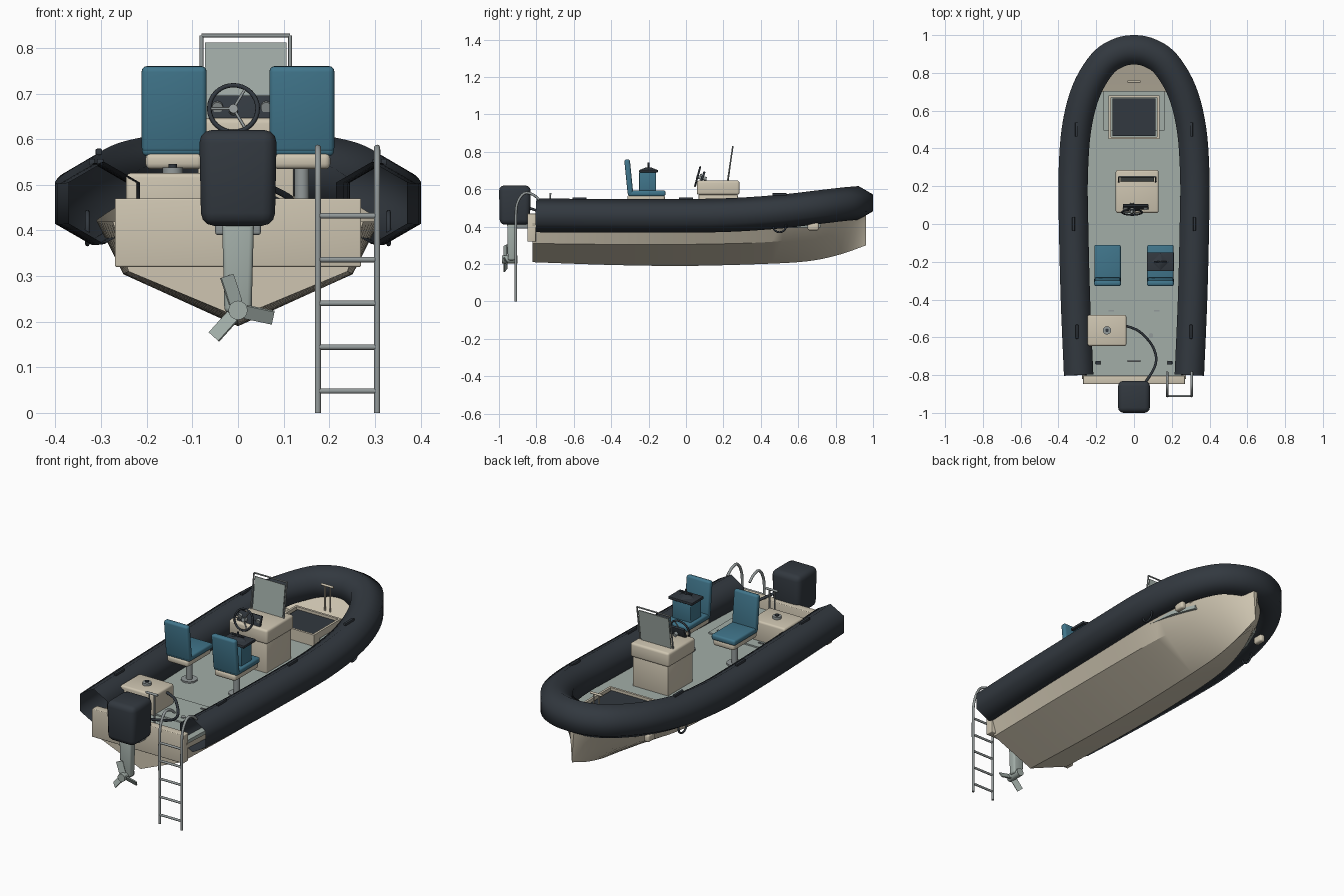
import bpy, bmesh, math
from mathutils import Vector, Matrix

if "Cube" in bpy.data.objects:
    bpy.data.objects.remove(bpy.data.objects["Cube"])


def material(name, rgb):
    m = bpy.data.materials.new(name)
    m.use_nodes = True
    m.diffuse_color = (*rgb, 1)
    node = next(n for n in m.node_tree.nodes if n.type == "BSDF_PRINCIPLED")
    node.inputs["Base Color"].default_value = (*rgb, 1)
    return m


RUBBER = material("dark rubber", (0.032, 0.040, 0.050))
CREAM = material("cream gelcoat", (0.62, 0.56, 0.44))
DECK = material("grey green deck", (0.36, 0.42, 0.39))
BLUE = material("blue vinyl", (0.052, 0.18, 0.26))
STEEL = material("steel", (0.29, 0.32, 0.32))


def finish(name, bm, mat, angle=40):
    bmesh.ops.recalc_face_normals(bm, faces=bm.faces)
    me = bpy.data.meshes.new(name)
    bm.to_mesh(me)
    bm.free()
    me.materials.append(mat)
    ob = bpy.data.objects.new(name, me)
    bpy.context.collection.objects.link(ob)
    bpy.ops.object.select_all(action="DESELECT")
    ob.select_set(True)
    bpy.context.view_layer.objects.active = ob
    bpy.ops.object.shade_smooth_by_angle(angle=math.radians(angle))
    return ob


def box(name, c, size, mat, bevel=0.0, tilt=0.0, taper=1.0):
    """Box at a centre; taper scales the bottom, tilt turns it about x."""
    bm = bmesh.new()
    bmesh.ops.create_cube(bm, size=1)
    for v in bm.verts:
        s = taper if v.co.z < 0 else 1
        v.co = Vector((v.co.x * size[0] * s, v.co.y * size[1] * s, v.co.z * size[2]))
    if bevel:
        bmesh.ops.bevel(bm, geom=bm.edges[:], offset=bevel, segments=3,
                        profile=0.5, affect="EDGES")
    bm.transform(Matrix.Translation(c) @ Matrix.Rotation(tilt, 4, "X"))
    return finish(name, bm, mat)


def rod(name, a, b, r, mat, r2=None, sides=16):
    a, b = Vector(a), Vector(b)
    bm = bmesh.new()
    bmesh.ops.create_cone(bm, cap_ends=True, segments=sides, radius1=r,
                          radius2=r if r2 is None else r2, depth=(b - a).length)
    turn = (b - a).to_track_quat("Z", "Y").to_matrix().to_4x4()
    bm.transform(Matrix.Translation((a + b) / 2) @ turn)
    return finish(name, bm, mat)


def spline(points, steps=5):
    """Smooth curve through points of any dimension."""
    p = [points[0], *points, points[-1]]
    out = []
    for i in range(1, len(p) - 2):
        for k in range(steps):
            t = k / steps
            out.append([0.5 * (2 * b + (c - a) * t + (2 * a - 5 * b + 4 * c - d) * t * t
                               + (3 * b - a - 3 * c + d) * t ** 3)
                        for a, b, c, d in zip(*p[i - 1:i + 3])])
    return out + [list(points[-1])]


def loft(name, rings, mat, closed=True, cap=False, angle=40):
    bm = bmesh.new()
    rows = [[bm.verts.new(p) for p in ring] for ring in rings]
    n = len(rows[0])
    for a, b in zip(rows, rows[1:]):
        for i in range(n if closed else n - 1):
            j = (i + 1) % n
            bm.faces.new((a[i], a[j], b[j], b[i]))
    if cap:
        bm.faces.new(rows[0])
        bm.faces.new(rows[-1])
    return finish(name, bm, mat, angle)


def sweep(name, path, r, mat, sides=10, cap=True, angle=60):
    """Tube along a path, with one section corner kept on top."""
    pts = [Vector(p) for p in path]
    rings = []
    for i, p in enumerate(pts):
        t = (pts[min(i + 1, len(pts) - 1)] - pts[max(i - 1, 0)]).normalized()
        side = t.cross(Vector((0, 0, 1)))
        side = side.normalized() if side.length > 0.01 else Vector((1, 0, 0))
        up = side.cross(t)
        rings.append([p + r * (side * math.sin(a) + up * math.cos(a))
                      for a in (2 * math.pi * k / sides for k in range(sides))])
    return loft(name, rings, mat, cap=cap, angle=angle)


def ring(name, c, R, r, mat, rot):
    bm = bmesh.new()
    n, m = 32, 8
    rows = [[bm.verts.new(((R + r * math.cos(b)) * math.cos(a),
                           (R + r * math.cos(b)) * math.sin(a), r * math.sin(b)))
             for b in (2 * math.pi * j / m for j in range(m))]
            for a in (2 * math.pi * i / n for i in range(n))]
    for i in range(n):
        for j in range(m):
            k, l = (i + 1) % n, (j + 1) % m
            bm.faces.new((rows[i][j], rows[k][j], rows[k][l], rows[i][l]))
    bm.transform(Matrix.Translation(c) @ rot)
    return finish(name, bm, mat, 60)


# inflatable collar, open at the stern
half = [(.293, -.8, .46), (.31, -.4, .458), (.32, 0, .458), (.322, .25, .463),
        (.305, .5, .48), (.255, .7, .503), (.17, .845, .52), (.085, .905, .525)]
path = half + [(0, .922, .527)] + [(-x, y, z) for x, y, z in reversed(half)]
sweep("inflatable_collar", spline(path), 0.09, RUBBER, sides=6, cap=False, angle=75)

# hull: y, keel z, chine x, chine z, top x, top z
stations = [(-.82, .21, .24, .31, .275, .42), (-.4, .195, .25, .305, .30, .42),
            (0, .19, .25, .305, .31, .42), (.4, .2, .235, .315, .30, .43),
            (.65, .215, .185, .34, .25, .46), (.82, .25, .11, .375, .17, .49),
            (.962, .30, .008, .42, .015, .49)]
hull = [[(-tx, y, tz), (-cx, y, cz), (0, y, k), (cx, y, cz), (tx, y, tz)]
        for y, k, cx, cz, tx, tz in spline(stations)]
loft("hull", hull, CREAM, closed=False, cap=True, angle=32)

# decks and transom
floor = [(-.81, .25), (0, .28), (.4, .28), (.6, .25), (.72, .2)]
loft("deck", [[(-x, y, .415), (x, y, .415), (x, y, .395), (-x, y, .395)]
              for y, x in floor], DECK, cap=True)
loft("bow_deck", [[(-x, y, z), (x, y, z)] for y, x, z in
                  [(.7, .23, .43), (.78, .18, .46), (.85, .12, .49), (.9, .05, .50)]],
     CREAM, closed=False)
box("transom", (0, -.825, .395), (.54, .045, .15), CREAM, .004)
box("deck_hatch", (0, -.528, .418), (.325, .215, .008), DECK)
for x in (-.12, .12):
    box("hatch_latch", (x, -.46, .424), (.03, .008, .006), STEEL)
rod("deck_drain", (.09, -.59, .42), (.09, -.59, .426), .012, STEEL)

# bow locker with a framed dark lid
box("locker_base", (0, .60, .425), (.325, .21, .03), DECK)
for s in (-1, 1):
    box("locker_side", (s * .128, .565, .445), (.012, .23, .06), CREAM)
    box("locker_end", (0, .565 + s * .11, .445), (.26, .012, .06), CREAM)
box("locker_lid", (0, .565, .448), (.23, .2, .03), RUBBER)

# steering console
cx = .017
box("console_body", (cx, .172, .49), (.21, .21, .16), CREAM, .004)
box("console_top", (cx, .172, .608), (.228, .228, .076), CREAM, .012)
box("dash_panel", (.008, .09, .668), (.135, .012, .056), RUBBER, .002, -.35)
for x in (-.045, .062):
    rod("gauge", (x, .088, .672), (x, .078, .669), .012, STEEL)
box("windscreen", (cx, .237, .728), (.178, .005, .168), DECK, 0, -.13)
frame = [(cx - .097, .222, .64), (cx - .097, .25, .827),
         (cx + .097, .25, .827), (cx + .097, .222, .64)]
for a, b in zip(frame, frame[1:]):
    rod("windscreen_frame", a, b, .004, STEEL)
hub = Vector((-.01, .062, .667))
lean = Matrix.Rotation(math.radians(75), 4, "X")
ring("steering_wheel", hub, .053, .005, RUBBER, lean)
for k in range(3):
    a = math.radians(-60 + 120 * k)
    rod("wheel_spoke", hub, hub + lean @ Vector((.052 * math.cos(a), .052 * math.sin(a), 0)),
        .003, STEEL)
rod("wheel_column", hub - Vector((0, .006, 0)), (-.01, .11, .655), .01, STEEL)

# pair of seats
for s in (-1, 1):
    x = s * .14
    rod("seat_pedestal", (x, -.21, .41), (x, -.21, .54), .016, STEEL)
    rod("pedestal_foot", (x, -.21, .41), (x, -.21, .423), .04, STEEL)
    box("seat_base", (x, -.213, .552), (.125, .2, .036), CREAM, .012)
    box("seat_cushion", (x, -.21, .578), (.14, .2, .03), BLUE, .01)
    box("seat_back", (x, -.306, .665), (.142, .03, .19), BLUE, .011, .1)

# cool box carried on the left seat
box("cool_box", (.14, -.205, .64), (.11, .09, .105), BLUE, .004)
box("cool_box_lid", (.14, -.2, .697), (.142, .1, .014), RUBBER, .003)
rod("lid_crown", (.14, -.2, .702), (.14, -.2, .716), .05, RUBBER, .015, 4)
rod("lid_stem", (.14, -.2, .71), (.14, -.2, .742), .005, RUBBER)
rod("lid_handle", (.105, -.2, .722), (.175, -.2, .722), .004, RUBBER)

# fuel tank and hose
box("fuel_tank", (-.143, -.563, .468), (.205, .165, .115), CREAM, .01)
rod("tank_cap", (-.143, -.563, .52), (-.143, -.563, .538), .022, STEEL)
rod("tank_cap_knob", (-.143, -.563, .536), (-.143, -.563, .545), .009, RUBBER)
sweep("fuel_hose", spline([(-.04, -.54, .50), (.03, -.57, .49), (.10, -.65, .46),
                           (.115, -.74, .47), (.06, -.84, .50)]), .007, RUBBER)

# outboard motor
box("motor_cowl", (0, -.915, .515), (.17, .17, .21), RUBBER, .028, taper=.95)
box("motor_leg", (0, -.932, .32), (.07, .048, .2), DECK, .01, taper=.85)
box("motor_bracket", (0, -.87, .42), (.1, .07, .06), STEEL, .006)
rod("gear_case", (0, -.9, .225), (0, -.985, .225), .021, DECK)
for deg in (-12, 108, 228):
    a = math.radians(deg)
    d = Vector((math.cos(a), 0, math.sin(a)))
    bm = bmesh.new()
    bmesh.ops.create_cube(bm, size=1)
    bm.transform(Matrix.Translation(Vector((0, -.965, .225)) + d * .048)
                 @ Matrix.Rotation(-a, 4, "Y") @ Matrix.Rotation(.5, 4, "X")
                 @ Matrix.Diagonal((.062, .006, .032, 1)))
    finish("propeller_blade", bm, DECK)

# boarding ladder
for x in (.175, .305):
    rail = [(x, -.91, 0), (x, -.91, .2), (x, -.91, .45), (x, -.9, .53),
            (x, -.865, .578), (x, -.82, .572), (x, -.785, .545)]
    sweep("ladder_rail", spline(rail, 4), .007, STEEL)
for k in range(5):
    z = .048 + .096 * k
    rod("ladder_rung", (.175, -.91, z), (.305, -.91, z), .006, STEEL)

# grab handles, lifting rings, scoops and cleats
for s in (-1, 1):
    for x, y, z in ((.302, -.57, .55), (.32, 0, .55), (.305, .5, .572)):
        box("grab_handle", (s * x, y, z), (.014, .075, .014), RUBBER, .003)
    ring("lifting_ring", (s * .33, .5, .405), .035, .005, RUBBER,
         Matrix.Rotation(math.pi / 2, 4, "Y"))
    box("hull_scoop", (s * .262, .68, .4), (.03, .06, .04), CREAM, .01)
    box("stern_cleat", (s * .19, -.735, .425), (.025, .02, .02), RUBBER, .003)
for y, z, floor_z, mat in ((.755, .585, .45, CREAM), (-.725, .575, .41, STEEL)):
    rod("cleat_bar", (-.035, y, z), (.035, y, z), .006, mat)
    for x in (-.015, .015):
        rod("cleat_post", (x, y, floor_z), (x, y, z), .004, mat)
